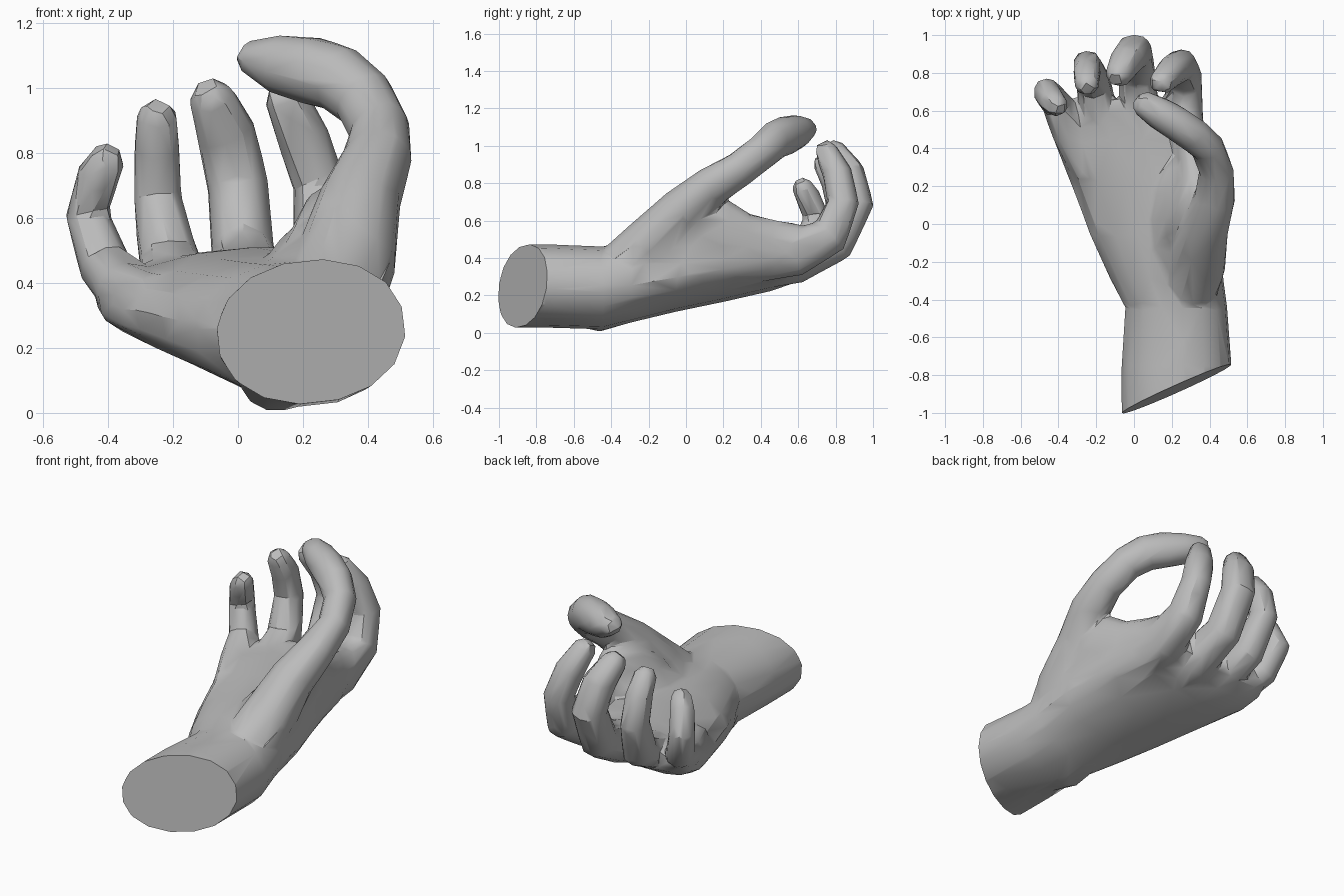
import bpy, bmesh, math
from mathutils import Vector

cube = bpy.data.objects.get("Cube")
if cube:
    bpy.data.objects.remove(cube, do_unlink=True)

bm = bmesh.new()


def loft(rows, ref, power=2.0, sides=12, tangent=None, tip=True):
    """Closed tube through rows of (x, y, z, radius along ref, radius across)."""
    pts = [Vector(r[:3]) for r in rows]
    radii = [r[3:] for r in rows]
    if tip:  # rounded end
        step = (pts[-1] - pts[-2]).normalized()
        pts.append(pts[-1] + step * min(radii[-1]) * 0.6)
        radii.append([r * 0.6 for r in radii[-1]])
    rings = []
    for i, p in enumerate(pts):
        t = tangent or (pts[min(i + 1, len(pts) - 1)] - pts[max(i - 1, 0)]).normalized()
        u = (ref - t * ref.dot(t)).normalized()
        v = t.cross(u)
        ring = []
        for k in range(sides):
            a = math.tau * (k + 0.5) / sides
            c, s = math.cos(a), math.sin(a)
            cu = math.copysign(abs(c) ** (2 / power), c) * radii[i][0]
            sv = math.copysign(abs(s) ** (2 / power), s) * radii[i][1]
            ring.append(bm.verts.new(p + u * cu + v * sv))
        rings.append(ring)
    faces = [bm.faces.new(rings[0]), bm.faces.new(rings[-1])]
    for a, b in zip(rings, rings[1:]):
        for k in range(sides):
            n = (k + 1) % sides
            faces.append(bm.faces.new((a[k], a[n], b[n], b[k])))
    bmesh.ops.recalc_face_normals(bm, faces=faces)


X = Vector((1, 0, 0))
Y = Vector((0, 1, 0))

# forearm, wrist and palm
loft([(0.225, -1.15, 0.25, 0.293, 0.222),
      (0.225, -0.75, 0.25, 0.293, 0.222),
      (0.225, -0.44, 0.24, 0.272, 0.22),
      (0.17, -0.28, 0.265, 0.305, 0.205),
      (0.115, -0.05, 0.297, 0.355, 0.18),
      (0.045, 0.20, 0.328, 0.38, 0.158),
      (-0.025, 0.45, 0.366, 0.41, 0.138),
      (-0.055, 0.58, 0.387, 0.39, 0.115),
      (-0.06, 0.66, 0.41, 0.35, 0.08)],
     Vector((1, 0, 0.11)), power=2.1, sides=16, tangent=Y, tip=False)

# heel bump under the wrist
loft([(0.13, -0.66, 0.14, 0.09, 0.09),
      (0.12, -0.46, 0.112, 0.12, 0.11),
      (0.10, -0.20, 0.19, 0.13, 0.11)], X, tangent=Y)

# thumb, from its fleshy base to the tip
loft([(0.28, -0.40, 0.29, 0.15, 0.14),
      (0.33, -0.20, 0.46, 0.15, 0.165),
      (0.375, -0.02, 0.655, 0.125, 0.13),
      (0.428, 0.14, 0.785, 0.102, 0.115),
      (0.437, 0.28, 0.87, 0.09, 0.10),
      (0.39, 0.405, 0.965, 0.09, 0.10),
      (0.31, 0.475, 1.03, 0.094, 0.106),
      (0.22, 0.535, 1.055, 0.094, 0.107),
      (0.12, 0.595, 1.075, 0.087, 0.092),
      (0.04, 0.645, 1.095, 0.068, 0.056)],
     Vector((0.55, 0.83, 0)))

# sloping muscle that carries the palm up to the thumb
loft([(0.20, -0.30, 0.32, 0.20, 0.14),
      (0.22, -0.15, 0.40, 0.21, 0.13),
      (0.24, 0.02, 0.48, 0.21, 0.115),
      (0.27, 0.16, 0.51, 0.18, 0.115),
      (0.28, 0.30, 0.48, 0.13, 0.12)],
     Vector((1, 0, 0.75)), tangent=Y)

# web running from thumb to index finger
loft([(0.285, -0.08, 0.44, 0.16, 0.16),
      (0.32, 0.08, 0.55, 0.14, 0.16),
      (0.33, 0.23, 0.55, 0.10, 0.165),
      (0.315, 0.34, 0.49, 0.09, 0.15),
      (0.29, 0.48, 0.46, 0.09, 0.145),
      (0.27, 0.60, 0.46, 0.09, 0.125)],
     X, power=2.3, tangent=Y)

# outer side of the hand, filled between thumb base and back of the palm
loft([(0.34, -0.25, 0.30, 0.12, 0.14),
      (0.35, 0.00, 0.40, 0.105, 0.17),
      (0.335, 0.22, 0.44, 0.09, 0.17),
      (0.30, 0.45, 0.44, 0.085, 0.14)],
     X, power=2.2, tangent=Y)

# four curled fingers, starting inside the palm: index, middle, ring, little
fingers = [
    [(0.25, 0.30, 0.37, 0.10, 0.11), (0.26, 0.58, 0.43, 0.11, 0.13),
     (0.265, 0.77, 0.52, 0.098, 0.105), (0.25, 0.84, 0.70, 0.083, 0.087),
     (0.20, 0.81, 0.85, 0.082, 0.08), (0.14, 0.745, 0.98, 0.065, 0.062)],
    [(0.06, 0.30, 0.33, 0.10, 0.11), (0.03, 0.58, 0.385, 0.11, 0.125),
     (0.015, 0.80, 0.485, 0.10, 0.11), (0.0, 0.91, 0.70, 0.097, 0.097),
     (-0.035, 0.87, 0.86, 0.092, 0.085), (-0.085, 0.785, 0.975, 0.07, 0.068)],
    [(-0.13, 0.30, 0.34, 0.10, 0.10), (-0.185, 0.55, 0.38, 0.10, 0.11),
     (-0.212, 0.74, 0.46, 0.094, 0.10), (-0.248, 0.835, 0.66, 0.077, 0.087),
     (-0.25, 0.80, 0.81, 0.073, 0.08), (-0.25, 0.735, 0.918, 0.064, 0.062)],
    [(-0.25, 0.25, 0.35, 0.07, 0.08), (-0.345, 0.48, 0.38, 0.09, 0.085),
     (-0.41, 0.64, 0.45, 0.08, 0.085), (-0.465, 0.70, 0.61, 0.07, 0.074),
     (-0.43, 0.65, 0.73, 0.068, 0.068), (-0.40, 0.62, 0.785, 0.057, 0.057)],
]
for rows in fingers:
    loft(rows, X, power=2.3, sides=10)

mesh = bpy.data.meshes.new("hand")
bm.to_mesh(mesh)
bm.free()
hand = bpy.data.objects.new("hand", mesh)
bpy.context.collection.objects.link(hand)
bpy.ops.object.select_all(action='DESELECT')
hand.select_set(True)
bpy.context.view_layer.objects.active = hand

# fuse the parts into one skin, soften the joins, then reduce to broad facets
remesh = hand.modifiers.new("fuse", 'REMESH')
remesh.mode = 'VOXEL'
remesh.voxel_size = 0.013
soften = hand.modifiers.new("soften", 'SMOOTH')
soften.factor = 0.5
soften.iterations = 10
for name in ("fuse", "soften"):
    bpy.ops.object.modifier_apply(modifier=name)
reduce = hand.modifiers.new("reduce", 'DECIMATE')
reduce.ratio = min(1.0, 1500 / (2 * len(hand.data.polygons)))
bpy.ops.object.modifier_apply(modifier="reduce")

# flat slanted cut through the forearm
bm = bmesh.new()
bm.from_mesh(hand.data)
bmesh.ops.bisect_plane(bm, geom=bm.verts[:] + bm.edges[:] + bm.faces[:],
                       plane_co=(0.222, -0.874, 0.25), plane_no=(-0.44, 1, -0.1),
                       clear_inner=True)
bmesh.ops.holes_fill(bm, edges=[e for e in bm.edges if e.is_boundary], sides=0)
bmesh.ops.recalc_face_normals(bm, faces=bm.faces[:])
bm.to_mesh(hand.data)
bm.free()

# plain grey colour
grey = bpy.data.materials.new("plain grey")
grey.use_nodes = True
colour = (0.5, 0.5, 0.5, 1)
grey.diffuse_color = colour
grey.node_tree.nodes["Principled BSDF"].inputs["Base Color"].default_value = colour
hand.data.materials.clear()
hand.data.materials.append(grey)
bpy.ops.object.shade_smooth_by_angle(angle=math.radians(30))
